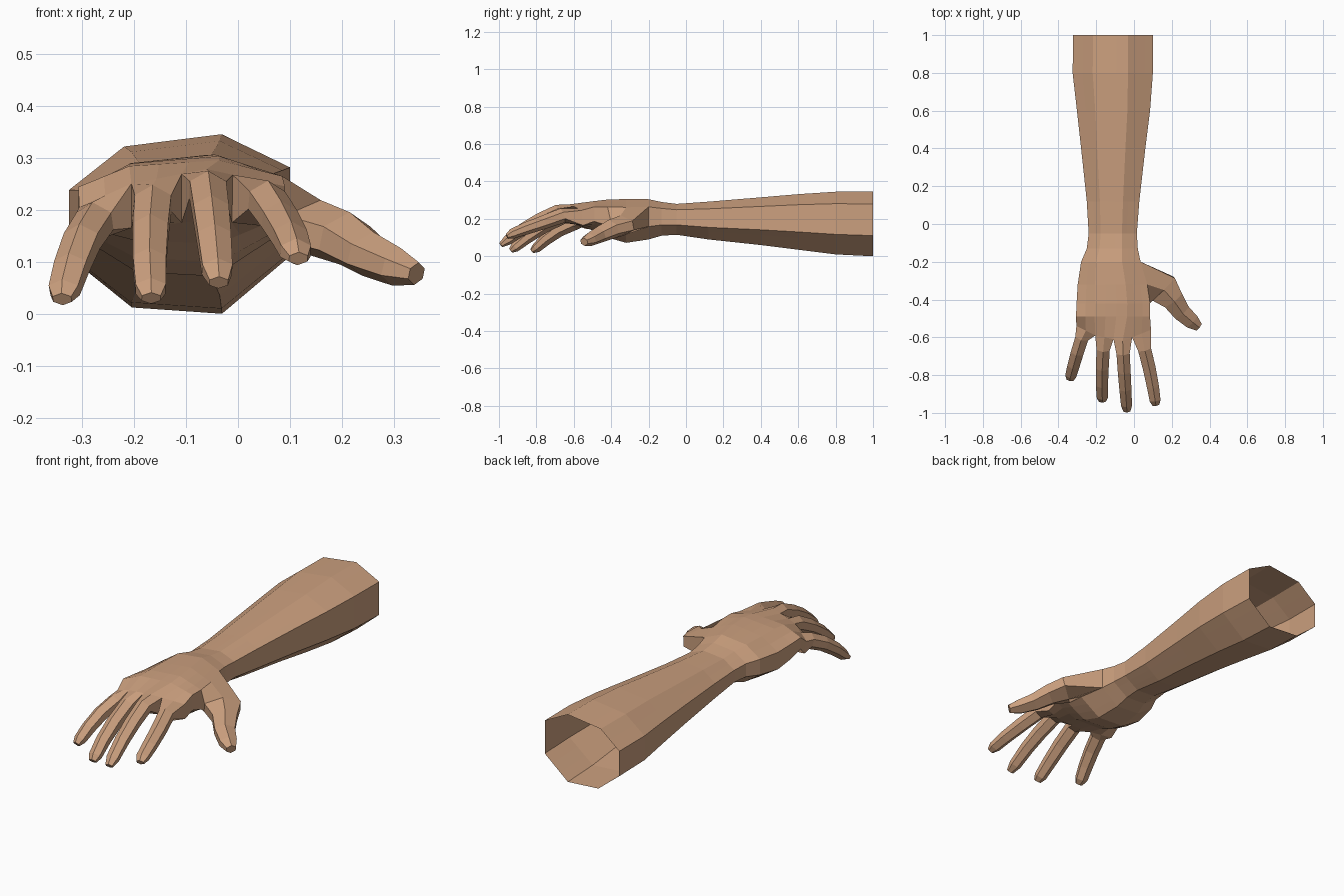
import bpy, bmesh
from mathutils import Vector

cube = bpy.data.objects.get("Cube")
if cube:
    bpy.data.objects.remove(cube, do_unlink=True)

skin = bpy.data.materials.new("warm_skin")
skin.use_nodes = True
skin.diffuse_color = (0.60, 0.35, 0.21, 1)
skin.node_tree.nodes["Principled BSDF"].inputs["Base Color"].default_value = (0.60, 0.35, 0.21, 1)

bm = bmesh.new()

# Outline of a cross-section inside its bounding box (x, z), left to right
TOP = [(0, .68), (.25, .93), (.69, 1), (1, .81)]
BOTTOM = [(0, .31), (.28, .035), (.69, 0), (1, .32)]
# Positions along an outline row: three points per finger, shared at the webs
STEPS = [0, .5, 1, 4 / 3, 5 / 3, 2, 7 / 3, 8 / 3, 3]


def along(row, t):
    i = min(int(t), 2)
    return Vector(row[i]).lerp(Vector(row[i + 1]), t - i)


def make_ring(top, bottom):
    points = [along(top, t) for t in STEPS] + [along(bottom, t) for t in reversed(STEPS)]
    return [bm.verts.new(p) for p in points]


def box_ring(y, x0, x1, z0, z1):
    fit = lambda row: [(x0 + (x1 - x0) * x, y, z0 + (z1 - z0) * z) for x, z in row]
    return make_ring(fit(TOP), fit(BOTTOM))


def bridge(a, b, skip=()):
    n = len(a)
    for i in range(n):
        if i not in skip:
            bm.faces.new((a[i], a[(i + 1) % n], b[(i + 1) % n], b[i]))


def grow_digit(ring, path, widths, heights):
    """Continue a six-sided opening along a path and close the tip."""
    path = [Vector(p) for p in path]
    for i, c in enumerate(path):
        t = (path[min(i + 1, len(path) - 1)] - path[max(i - 1, 0)]).normalized()
        side = Vector((0, 0, 1)).cross(t).normalized()
        up = t.cross(side)
        w, h = widths[i] / 2, heights[i] / 2
        shape = [(-w, h * .45), (0, h), (w, h * .45), (w, -h * .45), (0, -h), (-w, -h * .45)]
        new = [bm.verts.new(c + side * a + up * b) for a, b in shape]
        bridge(ring, new)
        ring = new
    bm.faces.new(ring)


# Forearm, wrist and palm sections: y, x range, z range
sections = [
    (1.0, -.322, .10, 0, .345), (.8, -.325, .10, .01, .345),
    (.6, -.302, .085, .035, .332), (.4, -.28, .06, .06, .315),
    (.12, -.25, .028, .09, .292), (-.05, -.24, .015, .115, .28),
    (-.13, -.25, .02, .11, .29), (-.2, -.28, .035, .09, .305),
    (-.32, -.298, .07, .072, .306), (-.42, -.304, .085, .10, .303),
    (-.49, -.307, .085, .135, .295),
]
rings = [box_ring(*s) for s in sections]

# Knuckle row
rings.append(make_ring(
    [(-.305, -.54, .205), (-.205, -.59, .25), (-.06, -.62, .278), (.09, -.56, .245)],
    [(-.30, -.53, .145), (-.205, -.58, .165), (-.06, -.61, .18), (.085, -.55, .165)]))

# Skin between sections, leaving two side faces open for the thumb
for i in range(len(rings) - 1):
    bridge(rings[i], rings[i + 1], skip=(8,) if i in (7, 8) else ())

# Fingers: little, ring, middle, index
fingers = [
    [(-.275, -.60, .178), (-.30, -.68, .14), (-.32, -.75, .09), (-.334, -.80, .045), (-.338, -.824, .028)],
    [(-.163, -.66, .212), (-.168, -.76, .16), (-.17, -.85, .10), (-.168, -.915, .048), (-.167, -.937, .03)],
    [(-.058, -.68, .238), (-.052, -.78, .195), (-.046, -.87, .145), (-.04, -.955, .085), (-.037, -.99, .06)],
    [(.055, -.66, .218), (.08, -.76, .182), (.10, -.86, .147), (.111, -.93, .12), (.116, -.957, .106)],
]
last = rings[-1]
for k, path in enumerate(fingers):
    opening = last[2 * k:2 * k + 3] + last[15 - 2 * k:18 - 2 * k]
    grow_digit(opening, path, [.07, .068, .064, .058, .036], [.08, .074, .066, .054, .028])

# Thumb
a, b, c = rings[7:10]
grow_digit([c[8], b[8], a[8], a[9], b[9], c[9]],
           [(.15, -.34, .165), (.205, -.40, .145), (.25, -.465, .115), (.305, -.515, .09), (.343, -.545, .077)],
           [.17, .115, .095, .08, .045], [.11, .105, .09, .075, .045])

bmesh.ops.recalc_face_normals(bm, faces=bm.faces[:])
mesh = bpy.data.meshes.new("forearm_and_hand")
bm.to_mesh(mesh)
bm.free()
mesh.materials.append(skin)
arm = bpy.data.objects.new("forearm_and_hand", mesh)
bpy.context.collection.objects.link(arm)
